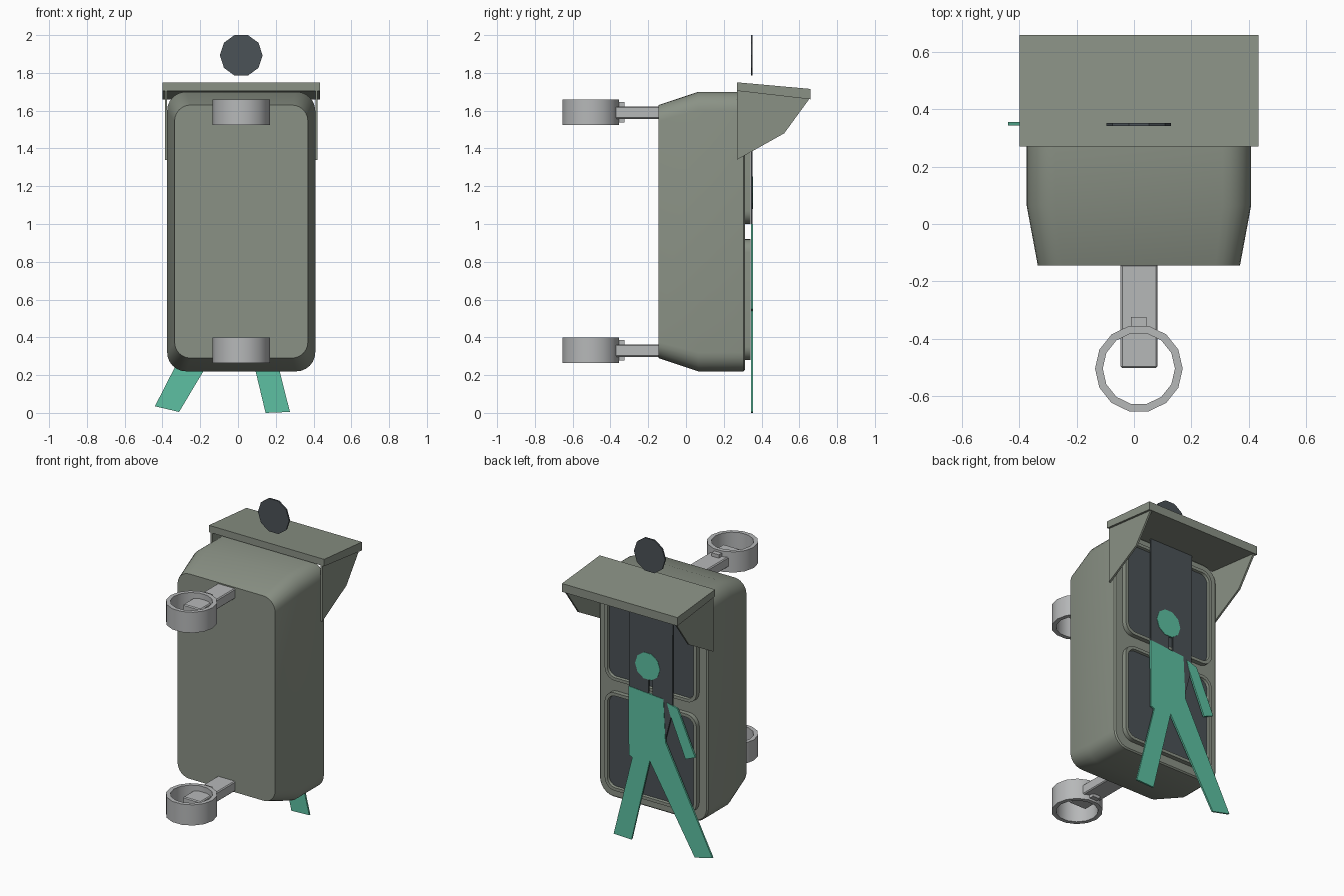
import bpy, bmesh, math

cube = bpy.data.objects.get("Cube")
if cube:
    bpy.data.objects.remove(cube, do_unlink=True)


def material(name, rgb):
    m = bpy.data.materials.new(name)
    m.use_nodes = True
    m.diffuse_color = (*rgb, 1)
    m.node_tree.nodes["Principled BSDF"].inputs["Base Color"].default_value = (*rgb, 1)
    return m


GREEN = material("grey green", (0.255, 0.285, 0.235))
DARK = material("charcoal", (0.07, 0.085, 0.095))
TEAL = material("signal teal", (0.11, 0.53, 0.36))
METAL = material("light grey metal", (0.47, 0.48, 0.485))
CX = 0.017  # centre line of the housing


def finish(name, bm, mat, smooth=False):
    bmesh.ops.recalc_face_normals(bm, faces=bm.faces)
    me = bpy.data.meshes.new(name)
    bm.to_mesh(me)
    bm.free()
    me.materials.append(mat)
    ob = bpy.data.objects.new(name, me)
    bpy.context.collection.objects.link(ob)
    if smooth:
        bpy.ops.object.select_all(action='DESELECT')
        ob.select_set(True)
        bpy.context.view_layer.objects.active = ob
        bpy.ops.object.shade_smooth_by_angle(angle=math.radians(32))
    return ob


def loft(name, sections, mat, smooth=False, closed=False):
    """Skin matching point loops; closed joins the last loop to the first."""
    bm = bmesh.new()
    loops = [[bm.verts.new(p) for p in s] for s in sections]
    n = len(loops[0])
    pairs = list(zip(loops, loops[1:]))
    if closed:
        pairs.append((loops[-1], loops[0]))
    else:
        bm.faces.new(loops[0])
        bm.faces.new(loops[-1])
    for a, b in pairs:
        for i in range(n):
            j = (i + 1) % n
            bm.faces.new((a[i], a[j], b[j], b[i]))
    return finish(name, bm, mat, smooth)


def plate(name, pts, y0, y1, mat):
    """Flat outline in x and z, thickened along y."""
    return loft(name, [[(x, y, z) for x, z in pts] for y in (y0, y1)], mat)


def round_rect(y, hx, hz, cz, r, seg=6):
    pts = []
    for k, (sx, sz) in enumerate([(1, 1), (-1, 1), (-1, -1), (1, -1)]):
        for i in range(seg + 1):
            a = math.pi / 2 * (k + i / seg)
            pts.append((CX + sx * (hx - r) + r * math.cos(a), y,
                        cz + sz * (hz - r) + r * math.sin(a)))
    return pts


def circle(cx, cz, r, n):
    return [(cx + r * math.cos(2 * math.pi * i / n),
             cz + r * math.sin(2 * math.pi * i / n)) for i in range(n)]


def box(name, x, y, z, mat, bevel=0):
    bm = bmesh.new()
    bmesh.ops.create_cube(bm, size=1)
    for v in bm.verts:
        v.co = [(r[0] + r[1]) / 2 + c * (r[1] - r[0]) for c, r in zip(v.co, (x, y, z))]
    if bevel:
        bmesh.ops.bevel(bm, geom=bm.edges[:], offset=bevel, segments=1, affect='EDGES')
    return finish(name, bm, mat)


# Housing with tapered front
loft("housing", [round_rect(-0.145, 0.353, 0.67, 0.96, 0.085),
                 round_rect(0.065, 0.392, 0.74, 0.96, 0.10),
                 round_rect(0.304, 0.392, 0.74, 0.96, 0.10),
                 round_rect(0.312, 0.384, 0.732, 0.96, 0.092)], GREEN, True)

# Two lens windows, each a raised rim around a dark pane
for label, cz in (("lower", 0.60), ("upper", 1.32)):
    loft(label + "_rim", [round_rect(0.305, 0.332, 0.32, cz, 0.07),
                          round_rect(0.342, 0.332, 0.32, cz, 0.07),
                          round_rect(0.342, 0.312, 0.30, cz, 0.055),
                          round_rect(0.305, 0.304, 0.292, cz, 0.05)], GREEN, True, True)
    loft(label + "_lens", [round_rect(0.308, 0.309, 0.297, cz, 0.052),
                           round_rect(0.326, 0.309, 0.297, cz, 0.052)], DARK)

# Sloping visor roof with two side cheeks
roof = [(0.27, 1.75), (0.66, 1.715), (0.66, 1.66), (0.27, 1.705)]
loft("visor_roof", [[(x, y, z) for y, z in roof] for x in (-0.40, 0.435)], GREEN)
cheek = [(0.27, 1.71), (0.655, 1.665), (0.52, 1.48), (0.27, 1.34)]
for label, x0 in (("right", -0.387), ("left", 0.409)):
    loft(label + "_visor_cheek", [[(x, y, z) for y, z in cheek]
                                  for x in (x0, x0 + 0.012)], GREEN)

# Pole brackets: arm, clamp lug and open ring
for label, z in (("lower", 0.33), ("upper", 1.59)):
    box(label + "_bracket_arm", (-0.047, 0.082), (-0.503, -0.14),
        (z - 0.033, z + 0.033), METAL, 0.006)
    box(label + "_bracket_lug", (-0.01, 0.044), (-0.38, -0.325),
        (z - 0.052, z + 0.055), METAL)
    ring = [(0.153, -0.066), (0.153, 0.069), (0.126, 0.069), (0.126, -0.066)]
    loft(label + "_bracket_ring",
         [[(x, y, z + dz) for x, y in circle(CX, -0.505, r, 14)] for r, dz in ring],
         METAL, True, True)

# Standing figure
Y0, Y1 = 0.343, 0.353
plate("standing_head", circle(CX, 1.893, 0.113, 10), Y0, Y1, DARK)
plate("standing_body", [(0.165, 1.705), (0.165, 0.95), (0.11, 0.705), (0.025, 0.705),
                        (0.025, 1.15), (-0.005, 1.15), (-0.005, 0.705),
                        (-0.094, 0.705), (-0.15, 0.92), (-0.152, 1.705)], Y0, Y1, DARK)

# Walking figure
Y0, Y1 = 0.344, 0.3555
plate("walking_head", circle(0.03, 1.165, 0.09, 10), Y0, Y1, TEAL)
plate("walking_body", [(0.168, 1.00), (0.165, 0.55), (0.14, 0.54), (0.275, 0.005),
                       (0.146, 0.0), (0.014, 0.55), (-0.312, 0.005), (-0.44, 0.035),
                       (-0.10, 0.70), (-0.085, 0.98)], Y0, Y1, TEAL)
plate("walking_arm", [(-0.11, 0.965), (-0.187, 0.945), (-0.315, 0.66),
                      (-0.245, 0.63), (-0.13, 0.90)], Y0, Y1, TEAL)
